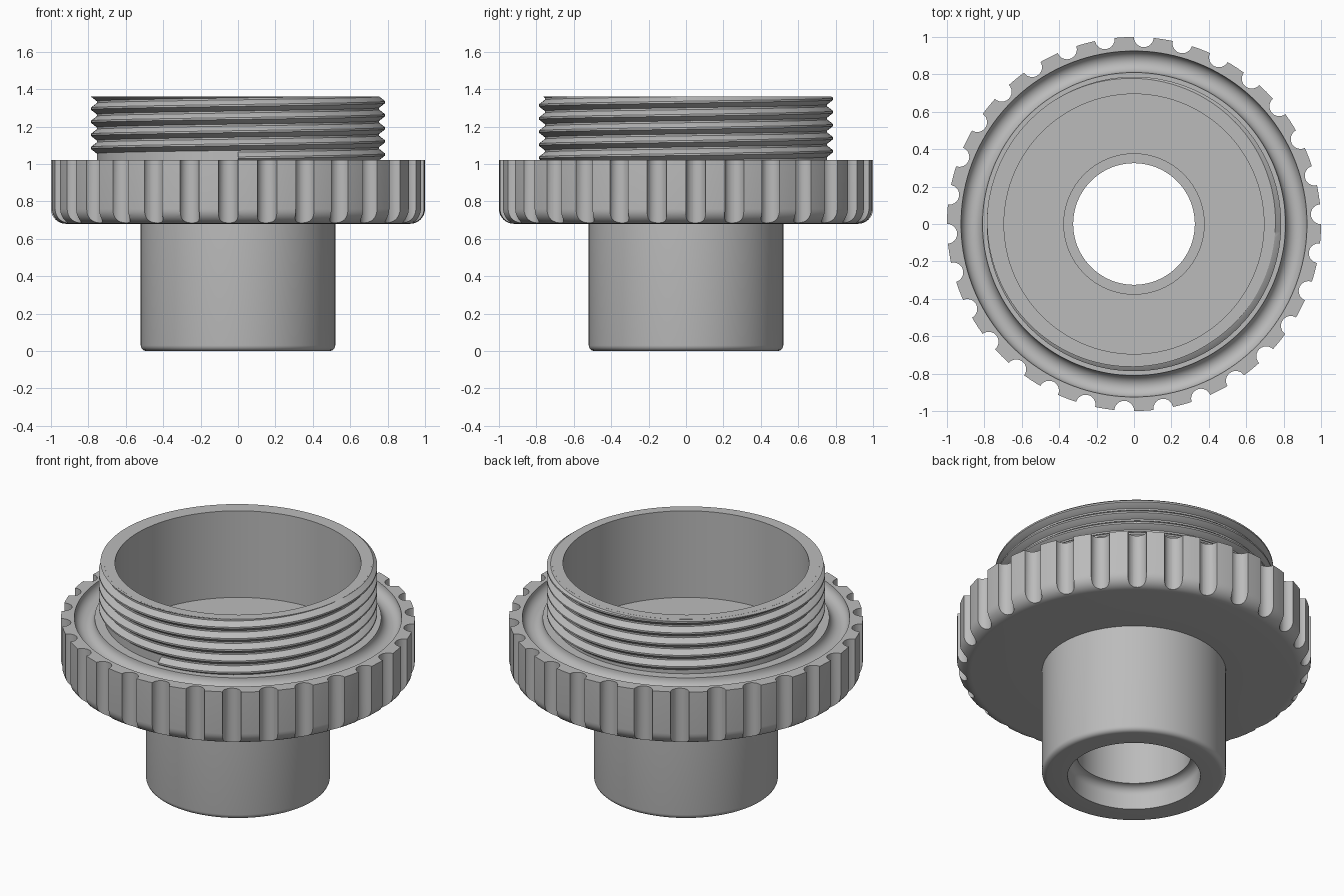
import bpy
import bmesh
from math import cos, sin, pi, radians, ceil

old = bpy.data.objects.get("Cube")
if old:
    bpy.data.objects.remove(old, do_unlink=True)

grey = bpy.data.materials.new("matte grey")
grey.use_nodes = True
grey.diffuse_color = (0.5, 0.5, 0.5, 1)
grey.node_tree.nodes["Principled BSDF"].inputs["Base Color"].default_value = (0.5, 0.5, 0.5, 1)


def make_object(name, bm):
    bmesh.ops.recalc_face_normals(bm, faces=bm.faces)
    mesh = bpy.data.meshes.new(name)
    bm.to_mesh(mesh)
    bm.free()
    mesh.materials.append(grey)
    obj = bpy.data.objects.new(name, mesh)
    bpy.context.collection.objects.link(obj)
    return obj


def activate(obj):
    bpy.ops.object.select_all(action='DESELECT')
    obj.select_set(True)
    bpy.context.view_layer.objects.active = obj


def arc(r, z, radius, start, end, steps):
    """Points of a circular arc in the profile plane."""
    angles = [radians(start + (end - start) * i / steps) for i in range(steps + 1)]
    return [(r + radius * cos(a), z + radius * sin(a)) for a in angles]


def skin(bm, rings, closed):
    """Join consecutive closed cross-sections with quads."""
    count = len(rings[0])
    for i in range(len(rings) if closed else len(rings) - 1):
        a, b = rings[i], rings[(i + 1) % len(rings)]
        for j in range(count):
            k = (j + 1) % count
            bm.faces.new((a[j], b[j], b[k], a[k]))


def lathe(name, profile, segments):
    bm = bmesh.new()
    rings = []
    for i in range(segments):
        a = 2 * pi * i / segments
        rings.append([bm.verts.new((r * cos(a), r * sin(a), z)) for r, z in profile])
    skin(bm, rings, True)
    return make_object(name, bm)


# Main dimensions
FLANGE_BOTTOM, FLANGE_TOP, NECK_TOP = 0.68, 1.02, 1.36
NECK_R = 0.755

# Body: barrel, grip flange with ring groove, hollow neck and stepped bore
profile = arc(0.49, 0.03, 0.03, -90, 0, 5)
profile += [(0.52, FLANGE_BOTTOM)]
profile += arc(0.92, FLANGE_BOTTOM + 0.08, 0.08, -90, 0, 8)
profile += [(1, FLANGE_TOP)]
profile += arc(0.8675, FLANGE_TOP, 0.0575, 0, -180, 14)
profile += [(NECK_R, FLANGE_TOP), (NECK_R, NECK_TOP), (0.695, NECK_TOP), (0.695, 0.82)]
profile += [(0.375, 0.82), (0.375, 0.77), (0.325, 0.77)]
profile += arc(0.325, 0.09, 0.05, 90, 0, 6)
profile += [(0.375, 0)]
body = lathe("adapter_body", profile, 160)

# Finger grooves cut round the flange
bm = bmesh.new()
NOTCHES, SIDES = 30, 24
for n in range(NOTCHES):
    a = radians(3) + 2 * pi * n / NOTCHES
    rings = []
    for z in (FLANGE_BOTTOM - 0.1, FLANGE_TOP + 0.1):
        rings.append([bm.verts.new((cos(a) + 0.053 * cos(2 * pi * s / SIDES),
                                    sin(a) + 0.053 * sin(2 * pi * s / SIDES), z))
                      for s in range(SIDES)])
    skin(bm, rings, False)
    for ring in rings:
        bm.faces.new(ring)
cutter = make_object("groove_cutter", bm)
cutter.hide_render = True

activate(body)
cut = body.modifiers.new("finger grooves", 'BOOLEAN')
cut.operation = 'DIFFERENCE'
cut.solver = 'EXACT'
cut.object = cutter
bpy.ops.object.modifier_apply(modifier=cut.name)
bpy.data.objects.remove(cutter, do_unlink=True)

# Screw thread: a helical ridge, trimmed level with the neck rim
PITCH, STEPS = 0.07, 120
START_Z = FLANGE_TOP + 0.013
turns = (NECK_TOP + 0.04 - START_Z) / PITCH
section = [(NECK_R - 0.01, -0.033), (NECK_R, -0.03), (0.787, -0.005),
           (0.787, 0.005), (NECK_R, 0.03), (NECK_R - 0.01, 0.033)]
bm = bmesh.new()
rings = []
for i in range(ceil(turns * STEPS) + 1):
    a = -pi / 2 + 2 * pi * i / STEPS
    lift = START_Z + PITCH * i / STEPS
    rings.append([bm.verts.new((r * cos(a), r * sin(a), lift + z)) for r, z in section])
skin(bm, rings, False)
bm.faces.new(rings[0])
bm.faces.new(rings[-1])
for height, side in ((NECK_TOP - 0.0005, 1), (FLANGE_TOP - 0.002, -1)):
    geom = bm.verts[:] + bm.edges[:] + bm.faces[:]
    bmesh.ops.bisect_plane(bm, geom=geom, plane_co=(0, 0, height),
                           plane_no=(0, 0, side), clear_outer=True)
    rim = [e for e in bm.edges if e.is_boundary]
    bmesh.ops.holes_fill(bm, edges=rim, sides=0)
thread = make_object("screw_thread", bm)

# Smooth curved surfaces, keeping machined edges crisp
for obj in (body, thread):
    activate(obj)
    bpy.ops.object.shade_smooth_by_angle(angle=radians(30))
